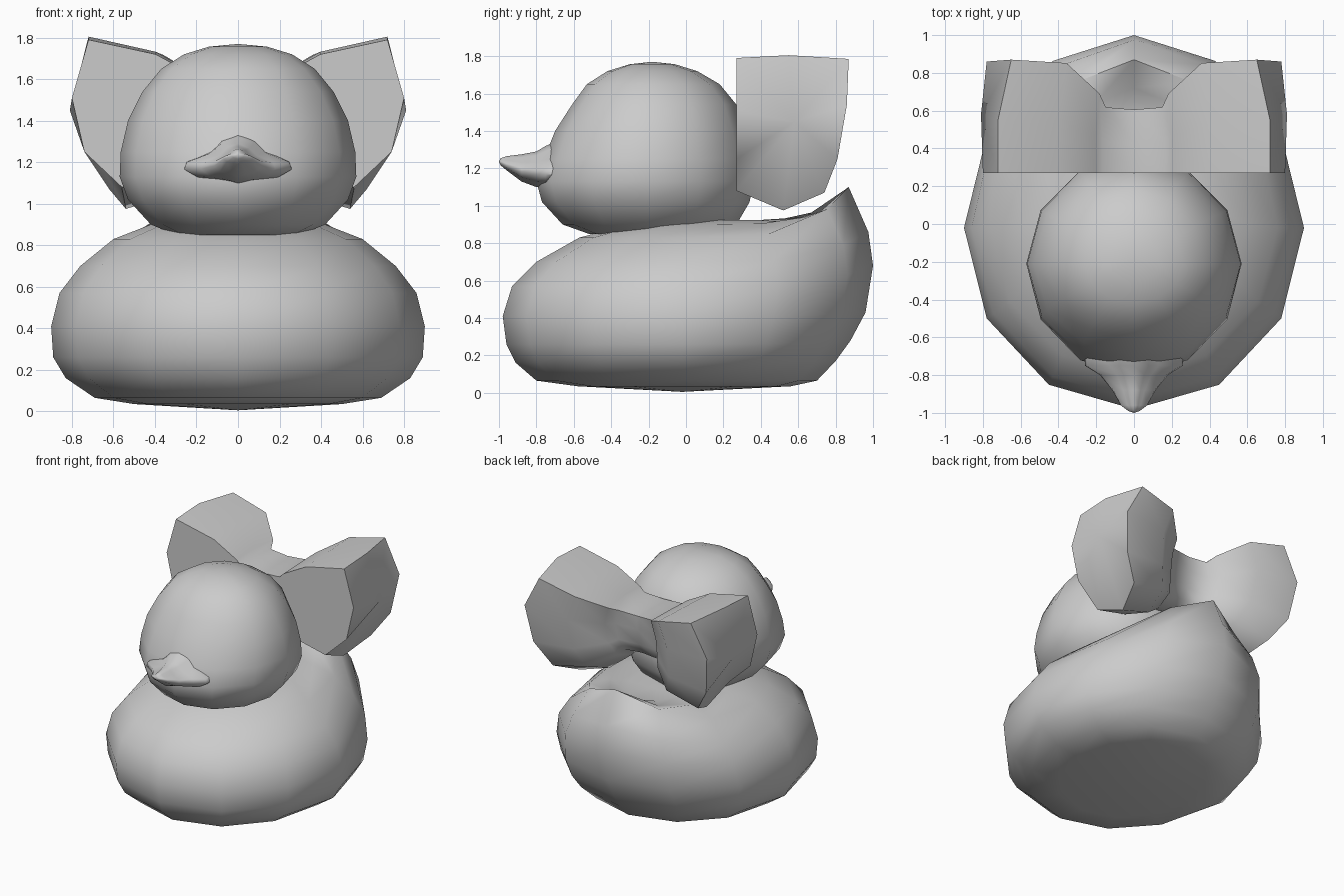
import bpy, bmesh
from math import sin, cos, pi, radians

if "Cube" in bpy.data.objects:
    bpy.data.objects.remove(bpy.data.objects["Cube"], do_unlink=True)

# One plain grey for the whole toy
grey = bpy.data.materials.new("plain_grey")
grey.use_nodes = True
grey.diffuse_color = (0.6, 0.6, 0.6, 1)
bsdf = grey.node_tree.nodes["Principled BSDF"]
bsdf.inputs["Base Color"].default_value = (0.6, 0.6, 0.6, 1)
bsdf.inputs["Roughness"].default_value = 0.7


def loft(name, rings, start, end, angle=65):
    """Bridge closed rings of points and close each end with a fan to a pole."""
    bm = bmesh.new()
    loops = [[bm.verts.new(p) for p in ring] for ring in rings]
    n = len(loops[0])
    for a, b in zip(loops, loops[1:]):
        for i in range(n):
            j = (i + 1) % n
            bm.faces.new((a[i], a[j], b[j], b[i]))
    for loop, pole in ((loops[0], start), (loops[-1], end)):
        tip = bm.verts.new(pole)
        for i in range(n):
            bm.faces.new((loop[i], loop[(i + 1) % n], tip))
    bmesh.ops.recalc_face_normals(bm, faces=bm.faces)
    mesh = bpy.data.meshes.new(name)
    bm.to_mesh(mesh)
    bm.free()
    mesh.materials.append(grey)
    obj = bpy.data.objects.new(name, mesh)
    bpy.context.collection.objects.link(obj)
    bpy.ops.object.select_all(action="DESELECT")
    obj.select_set(True)
    bpy.context.view_layer.objects.active = obj
    bpy.ops.object.shade_smooth_by_angle(angle=radians(angle))
    return obj


def egg_ring(half_width, front, mid, back, z, lift=0, sides=12):
    """Horizontal ring with separate front and back depth; lift raises the rear."""
    pts = []
    for i in range(sides):
        s, c = sin(2 * pi * i / sides), cos(2 * pi * i / sides)
        y = mid - c * (mid - front if c > 0 else back - mid)
        pts.append((half_width * s, y, z + lift * max(0, -c) ** 4))
    return pts


# Body with the upturned tail: half width, front, middle, back, height, tail lift
body_rings = [
    (0.50, -0.58, -0.02, 0.56, 0.035, 0),
    (0.69, -0.80, -0.02, 0.70, 0.065, 0),
    (0.83, -0.91, -0.02, 0.80, 0.16, 0.01),
    (0.89, -0.96, -0.02, 0.88, 0.26, 0.02),
    (0.90, -0.98, -0.02, 0.96, 0.41, 0.02),
    (0.86, -0.93, -0.02, 1.00, 0.57, 0.11),
    (0.76, -0.80, -0.02, 0.975, 0.70, 0.16),
    (0.60, -0.57, 0.0, 0.87, 0.83, 0.27),
    (0.42, -0.30, 0.08, 0.72, 0.90, 0.07),
    (0.25, -0.05, 0.2, 0.58, 0.925, -0.02),
]
loft("body", [egg_ring(*r) for r in body_rings],
     (0, -0.02, 0.005), (0, 0.36, 0.91))

# Head: half width, front, back, height
head_rings = [
    (0.30, -0.52, 0.10, 0.85),
    (0.42, -0.66, 0.27, 0.90),
    (0.53, -0.77, 0.34, 1.02),
    (0.57, -0.80, 0.36, 1.13),
    (0.565, -0.76, 0.35, 1.25),
    (0.53, -0.70, 0.32, 1.40),
    (0.46, -0.61, 0.27, 1.54),
    (0.37, -0.53, 0.18, 1.65),
    (0.26, -0.42, 0.06, 1.72),
    (0.14, -0.30, -0.06, 1.757),
]
loft("head", [egg_ring(w, f, -0.21, b, z) for w, f, b, z in head_rings],
     (0, -0.21, 0.84), (0, -0.18, 1.77))

# Beak: right half of the unit section, mirrored, then tapered to the tip
half = [(0.3, 0.78), (0.5, 0.42), (0.95, 0.08), (1, -0.25), (0.75, -0.65), (0.3, -0.82)]
section = [(0, 1)] + half + [(0, -1)] + [(-u, v) for u, v in reversed(half)]
beak_stations = [  # y, half width, middle height, rise, drop
    (-0.68, 0.26, 1.19, 0.16, 0.09),
    (-0.75, 0.26, 1.19, 0.13, 0.095),
    (-0.80, 0.18, 1.19, 0.10, 0.09),
    (-0.88, 0.115, 1.20, 0.075, 0.07),
    (-0.96, 0.07, 1.225, 0.04, 0.035),
    (-0.99, 0.03, 1.235, 0.02, 0.02),
]
loft("beak", [[(u * w, y, m + v * (up if v > 0 else down)) for u, v in section]
              for y, w, m, up, down in beak_stations],
     (0, -0.66, 1.2), (0, -1.0, 1.235))

# Bow: flat-fronted outer rim, pinched in towards the central knot
rim = [
    (0.72, 0.27, 1.79), (0.80, 0.27, 1.51), (0.74, 0.27, 1.25), (0.56, 0.27, 1.08),
    (0.54, 0.52, 0.975), (0.62, 0.74, 1.07), (0.74, 0.81, 1.25),
    (0.78, 0.86, 1.54), (0.65, 0.87, 1.785), (0.72, 0.55, 1.805),
]
pinch = [  # spread along x, depth, height
    (1, 1, 1), (0.55, 0.97, 0.82), (0.28, 0.7, 0.55), (0.23, 0.58, 0.46),
]
profile = ([(-s, d, h) for s, d, h in pinch] + [(0, 0.56, 0.44)] + list(reversed(pinch)))
FRONT, LEVEL = 0.27, 1.4
loft("bow", [[(x * s, FRONT + (y - FRONT) * d, LEVEL + (z - LEVEL) * h) for x, y, z in rim]
             for s, d, h in profile],
     (-0.81, 0.58, 1.45), (0.81, 0.58, 1.45), angle=60)
